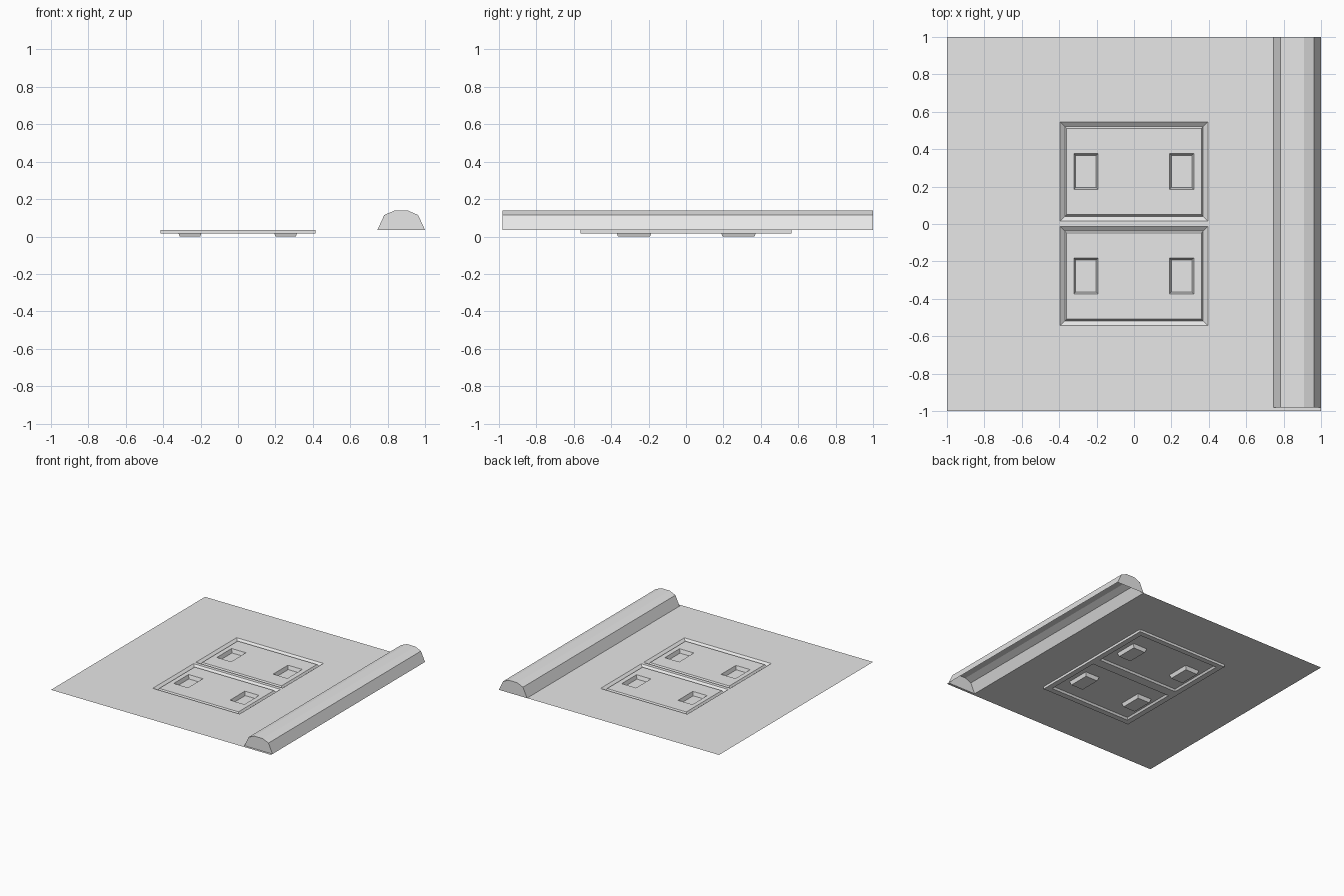
import bpy

cube = bpy.data.objects.get("Cube")
if cube:
    bpy.data.objects.remove(cube, do_unlink=True)

grey = bpy.data.materials.new("concrete grey")
grey.use_nodes = True
grey.diffuse_color = (0.8, 0.8, 0.8, 1)
grey.node_tree.nodes["Principled BSDF"].inputs["Base Color"].default_value = (0.8, 0.8, 0.8, 1)

GROUND, GROOVE, COVER, BOTTOM = 0.035, 0.015, 0.03, 0.0


def add_mesh(name, verts, faces):
    mesh = bpy.data.meshes.new(name)
    mesh.from_pydata(verts, [], faces)
    mesh.materials.append(grey)
    obj = bpy.data.objects.new(name, mesh)
    bpy.context.collection.objects.link(obj)
    return obj


def inside(x, y, rect):
    x0, x1, y0, y1 = rect
    return x0 < x < x1 and y0 < y < y1


def plate(name, rect, z, holes, up=True):
    """Flat sheet with rectangular openings."""
    xs = sorted({v for r in [rect, *holes] for v in r[:2]})
    ys = sorted({v for r in [rect, *holes] for v in r[2:]})
    nx = len(xs)
    verts = [(x, y, z) for y in ys for x in xs]
    faces = []
    for j in range(len(ys) - 1):
        for i in range(nx - 1):
            cx, cy = (xs[i] + xs[i + 1]) / 2, (ys[j] + ys[j + 1]) / 2
            if any(inside(cx, cy, h) for h in holes):
                continue
            a = j * nx + i
            face = (a, a + 1, a + nx + 1, a + nx)
            faces.append(face if up else face[::-1])
    return add_mesh(name, verts, faces)


def shrink(rect, d):
    x0, x1, y0, y1 = rect
    return (x0 + d, x1 - d, y0 + d, y1 - d)


def loft(name, rings, floor=False, flip=False):
    """Walls through a series of (rectangle, height) rings."""
    verts, faces = [], []
    for (x0, x1, y0, y1), z in rings:
        verts += [(x0, y0, z), (x1, y0, z), (x1, y1, z), (x0, y1, z)]
    for r in range(len(rings) - 1):
        for i in range(4):
            a, b = r * 4 + i, r * 4 + (i + 1) % 4
            face = (a, b, b + 4, a + 4)
            faces.append(face[::-1] if flip else face)
    if floor:
        n = len(verts)
        faces.append((n - 4, n - 3, n - 2, n - 1))
    return add_mesh(name, verts, faces)


# Openings shared by the ground and the hatch parts
hatches = {"front": (-0.395, 0.395, -0.543, -0.013),
           "back": (-0.395, 0.395, 0.016, 0.546)}
curb_bed = (0.745, 1.0, -0.98, 1.0)

# Ground slab, open under the curb and at the hatches
plate("ground", (-1, 1, -1, 1), GROUND, [curb_bed, *hatches.values()])

# Frame below the hatches
frame = (-0.415, 0.415, -0.565, 0.565)
loft("frame_walls", [(frame, GROOVE), (frame, GROUND)])
plate("frame_underside", frame, GROOVE,
      [shrink(h, 0.025) for h in hatches.values()], up=False)

# Hatches: sloped groove, raised cover, two handle pockets each
for side, rect in hatches.items():
    cover = shrink(rect, 0.035)
    loft(side + "_hatch_rim",
         [(rect, GROUND), (shrink(rect, 0.025), GROOVE), (cover, COVER)])
    cy = (rect[2] + rect[3]) / 2
    pockets = [(cx - 0.065, cx + 0.065, cy - 0.096, cy + 0.096)
               for cx in (-0.257, 0.255)]
    plate(side + "_hatch_cover", cover, COVER, pockets)
    for label, p in zip(("right", "left"), pockets):
        loft(f"{side}_{label}_handle_pocket",
             [(p, COVER), (shrink(p, 0.01), BOTTOM)], floor=True)

# Curb: profile extruded along y, with end caps and an open base
profile = [(0.745, GROUND), (0.782, 0.115), (0.835, 0.138),
           (0.91, 0.138), (0.963, 0.115), (1.0, GROUND)]
n = len(profile)
verts = [(x, y, z) for y in (-0.98, 1.0) for x, z in profile]
faces = [(i, i + n, i + n + 1, i + 1) for i in range(n - 1)]
faces += [tuple(range(n)), tuple(range(2 * n - 1, n - 1, -1))]
add_mesh("curb", verts, faces)
